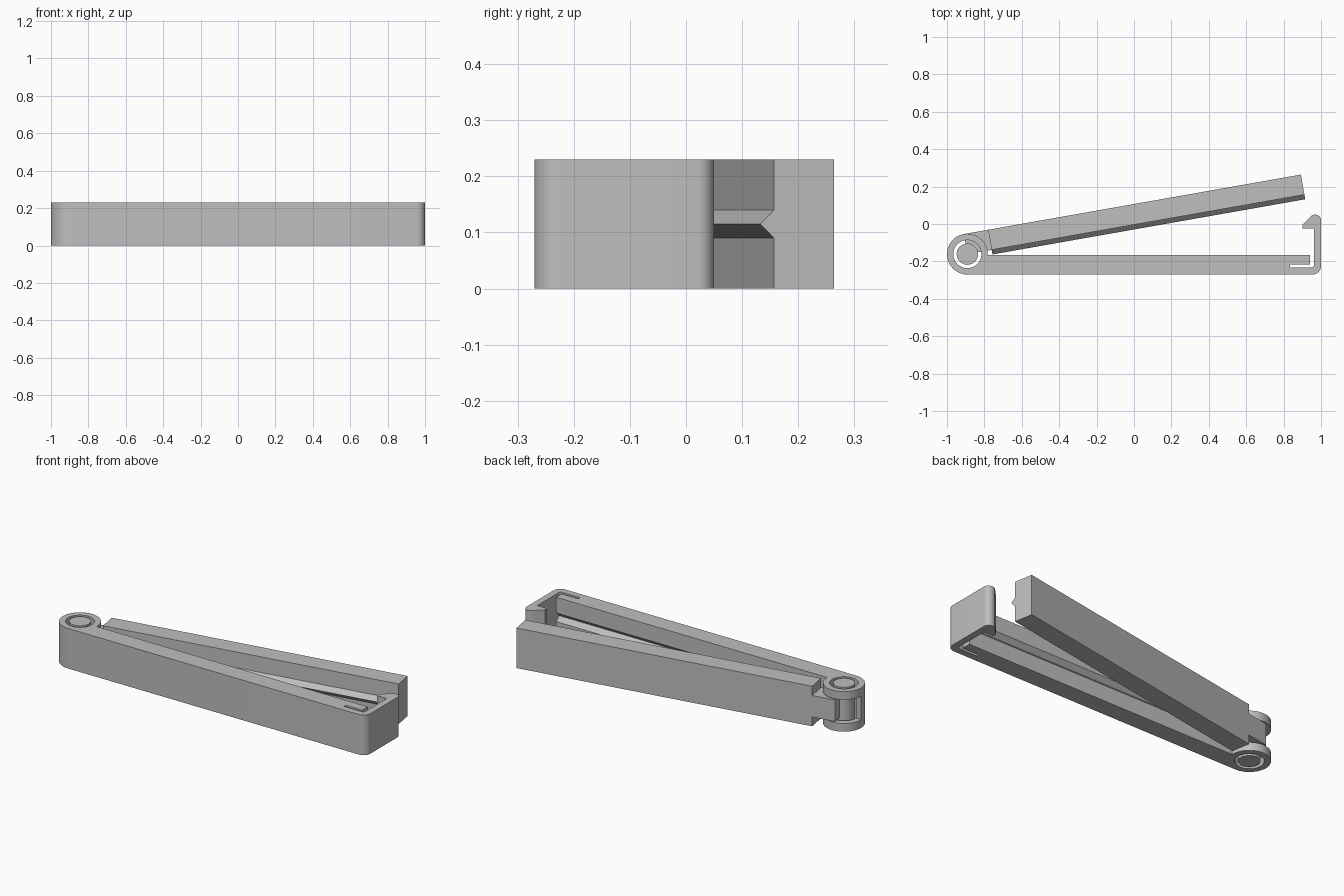
import bpy, bmesh
from math import cos, sin, radians
from mathutils import Matrix, Vector

cube = bpy.data.objects.get("Cube")
if cube:
    bpy.data.objects.remove(cube, do_unlink=True)

H = 0.23                      # clip height
MID = H / 2
CX, CY, R = -0.891, -0.161, 0.109   # hinge centre and outer radius

grey = bpy.data.materials.new("plain grey")
grey.use_nodes = True
colour = (0.52, 0.52, 0.52, 1)
grey.diffuse_color = colour
grey.node_tree.nodes["Principled BSDF"].inputs["Base Color"].default_value = colour


def arc(cx, cy, r, start, end, n):
    angles = [radians(start + (end - start) * i / n) for i in range(n + 1)]
    return [(cx + r * cos(a), cy + r * sin(a)) for a in angles]


def extrude(name, profile, lo, hi, along_x=False):
    """Extrude an (x, y) profile along z, or a (y, z) profile along x."""
    place = (lambda a, b: (lo, a, b)) if along_x else (lambda a, b: (a, b, lo))
    step = Vector((hi - lo, 0, 0)) if along_x else Vector((0, 0, hi - lo))
    bm = bmesh.new()
    face = bm.faces.new([bm.verts.new(place(a, b)) for a, b in profile])
    top = bmesh.ops.extrude_face_region(bm, geom=[face])["geom"]
    bmesh.ops.translate(bm, vec=step, verts=[v for v in top if isinstance(v, bmesh.types.BMVert)])
    bmesh.ops.recalc_face_normals(bm, faces=bm.faces)
    mesh = bpy.data.meshes.new(name)
    bm.to_mesh(mesh)
    bm.free()
    mesh.materials.append(grey)
    obj = bpy.data.objects.new(name, mesh)
    bpy.context.collection.objects.link(obj)
    return obj


def select(obj):
    bpy.ops.object.select_all(action="DESELECT")
    obj.select_set(True)
    bpy.context.view_layer.objects.active = obj


def cut(obj, cutter):
    mod = obj.modifiers.new("cut", "BOOLEAN")
    mod.operation, mod.solver, mod.object = "DIFFERENCE", "EXACT", cutter
    select(obj)
    bpy.ops.object.modifier_apply(modifier=mod.name)
    bpy.data.objects.remove(cutter, do_unlink=True)


def rect(x0, x1, y0, y1):
    return [(x0, y0), (x1, y0), (x1, y1), (x0, y1)]


# Fixed arm: hinge barrel, straight bar, flexible latch wall and hook
outline = arc(CX, CY, R, -2, 270, 60)
outline += arc(0.955, -0.225, 0.045, -90, 0, 10)
outline += arc(0.97, 0.02, 0.03, 0, 90, 8)
outline += arc(0.967, 0.02, 0.03, 100, 135, 4)
outline += [(0.9, -0.006), (0.9, -0.025), (0.962, -0.025)]
outline += arc(0.95, -0.22, 0.012, 0, -90, 4)
outline += [(0.835, -0.232), (0.835, -0.216), (0.94, -0.216), (0.94, -0.165)]
fixed_arm = extrude("fixed_arm", outline, 0, H)

# Pin hole, knuckle slot and sealing groove
cut(fixed_arm, extrude("hole_cutter", arc(CX, CY, 0.075, 0, 354.375, 63), -0.1, H + 0.1))
cut(fixed_arm, extrude("slot_cutter", rect(-1.1, -0.77, CY, 0.1), 0.047, H - 0.047))
groove = [(-0.15, MID - 0.04), (-0.19, MID), (-0.15, MID + 0.04)]
cut(fixed_arm, extrude("groove_cutter", groove, -0.8, 0.945, along_x=True))

# Swinging arm with its sealing ridge, drawn around the hinge axis
section = [(0, 0), (0.109, 0), (0.109, H), (0, H),
           (0, MID + 0.025), (-0.025, MID), (0, MID - 0.025)]
swing_arm = extrude("swing_arm", section, 0.132, 1.83, along_x=True)
tongue = extrude("hinge_tongue", rect(0, 0.132, 0, 0.109), 0.053, H - 0.053)
pin = extrude("hinge_pin", arc(0, 0, 0.057, 0, 352.5, 47), 0, H)

swing = Matrix.Translation((CX, CY, 0)) @ Matrix.Rotation(radians(10), 4, "Z")
for part in (swing_arm, tongue, pin):
    part.data.transform(swing)

for part in (fixed_arm, swing_arm, tongue, pin):
    select(part)
    bpy.ops.object.shade_smooth_by_angle(angle=radians(30))
